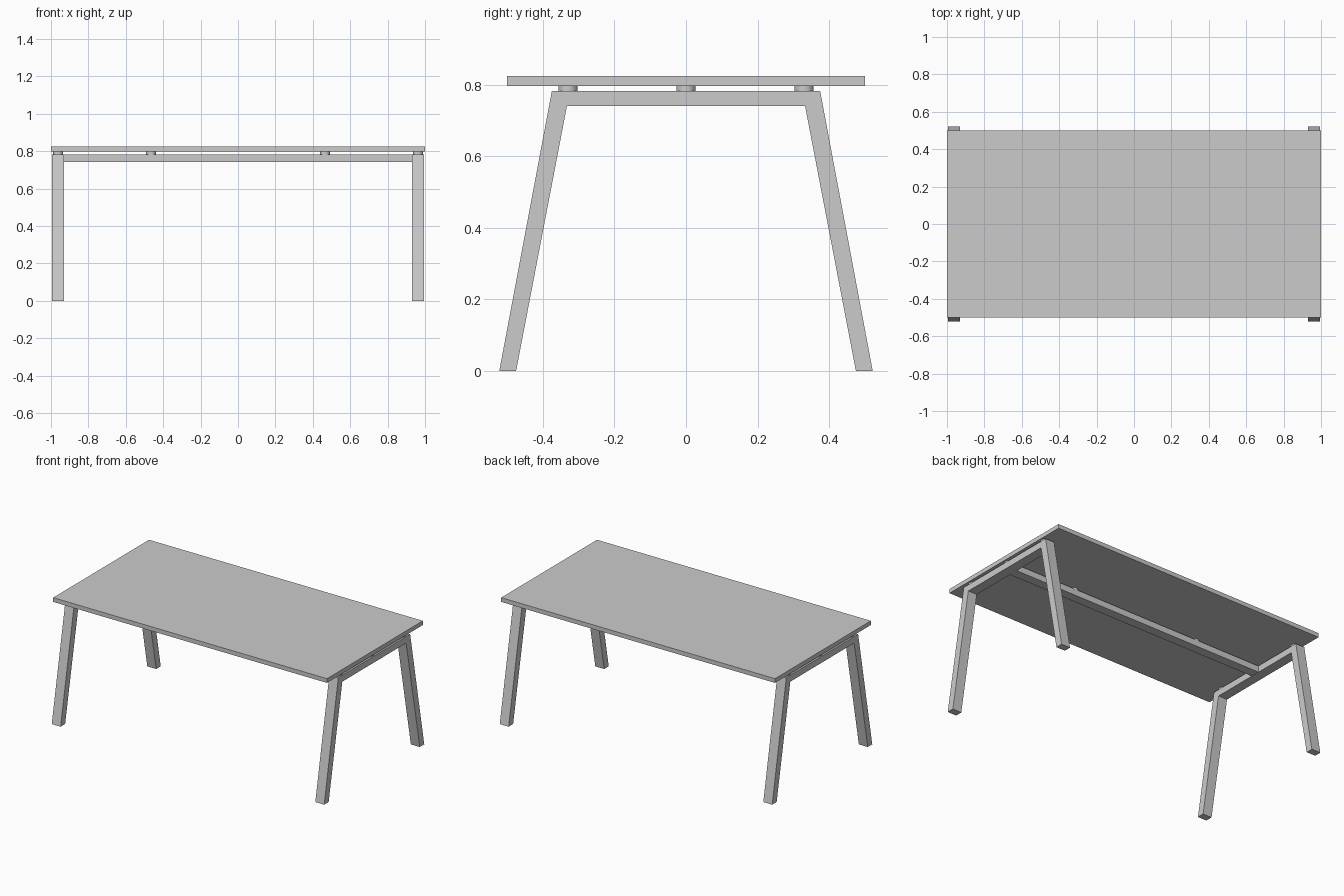
import bpy, bmesh

if "Cube" in bpy.data.objects:
    bpy.data.objects.remove(bpy.data.objects["Cube"])

def finish(name, bm):
    bmesh.ops.recalc_face_normals(bm, faces=bm.faces)
    mesh = bpy.data.meshes.new(name)
    bm.to_mesh(mesh)
    bm.free()
    obj = bpy.data.objects.new(name, mesh)
    bpy.context.collection.objects.link(obj)
    return obj

def box(name, x, y, z):
    bm = bmesh.new()
    bmesh.ops.create_cube(bm, size=1)
    for v in bm.verts:
        for i, (lo, hi) in enumerate((x, y, z)):
            v.co[i] = lo if v.co[i] < 0 else hi
    return finish(name, bm)

def extrude_yz(name, profile, x0, x1):
    bm = bmesh.new()
    face = bm.faces.new([bm.verts.new((x0, y, z)) for y, z in profile])
    new = bmesh.ops.extrude_face_region(bm, geom=[face])["geom"]
    bmesh.ops.translate(bm, vec=(x1 - x0, 0, 0),
                        verts=[g for g in new if isinstance(g, bmesh.types.BMVert)])
    return finish(name, bm)

def spacer(name, x, y):
    bpy.ops.mesh.primitive_cylinder_add(vertices=32, radius=0.027, depth=0.016,
                                        location=(x, y, 0.79))
    bpy.context.object.name = name
    bpy.ops.object.shade_smooth_by_angle()

# Table top
box("table_top", (-1, 1), (-0.5, 0.5), (0.797, 0.825))

# Trestle frames: two splayed legs joined by a crossbar
half = [(0.333, 0.74), (0.475, 0), (0.522, 0), (0.375, 0.783)]
profile = half + [(-y, z) for y, z in reversed(half)]
for side, s in (("left", -1), ("right", 1)):
    extrude_yz(side + "_leg_frame", profile, s * 0.93, s * 0.995)

# Central beam between the frames
box("centre_beam", (-0.931, 0.931), (-0.031, 0.031), (0.742, 0.783))

# Round spacers carrying the top
for x in (-0.9625, 0.9625):
    for y in (-0.33, 0, 0.33):
        spacer("frame_spacer", x, y)
for x in (-0.465, 0.465):
    spacer("beam_spacer", x, 0)
